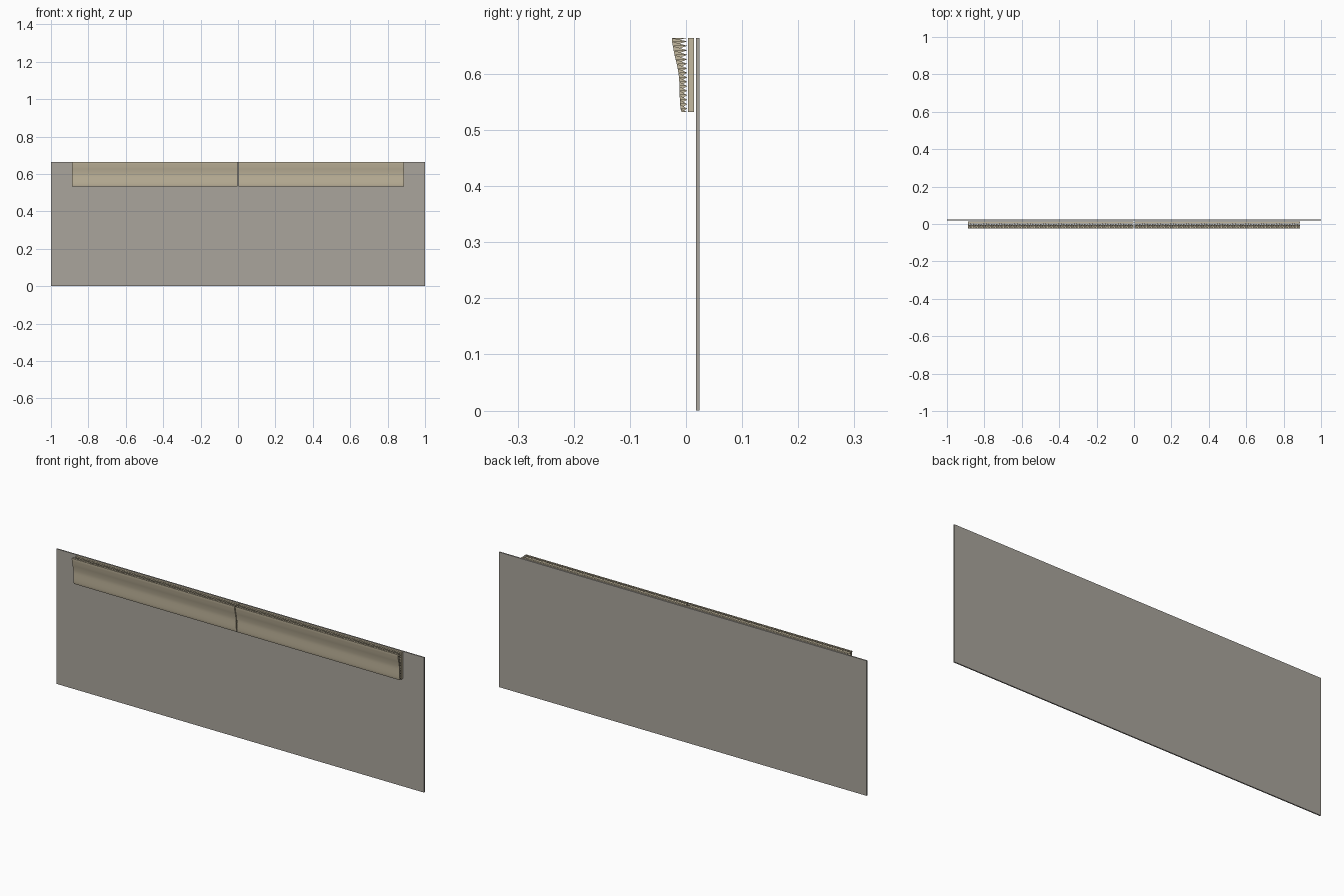
import bpy, bmesh

if "Cube" in bpy.data.objects:
    bpy.data.objects.remove(bpy.data.objects["Cube"])


def material(name, rgb):
    m = bpy.data.materials.new(name)
    m.diffuse_color = (*rgb, 1)
    m.use_nodes = True
    m.node_tree.nodes["Principled BSDF"].inputs["Base Color"].default_value = m.diffuse_color
    return m


GREY = material("warm grey", (0.40, 0.375, 0.335))
BEIGE = material("beige", (0.56, 0.49, 0.35))


def finish(name, bm, mat):
    me = bpy.data.meshes.new(name)
    bm.to_mesh(me)
    bm.free()
    me.materials.append(mat)
    ob = bpy.data.objects.new(name, me)
    bpy.context.collection.objects.link(ob)
    return ob


def box(name, x0, x1, y0, y1, z0, z1, mat):
    bm = bmesh.new()
    bmesh.ops.create_cube(bm, size=1)
    for v in bm.verts:
        v.co = ((x0 + x1) / 2 + v.co.x * (x1 - x0),
                (y0 + y1) / 2 + v.co.y * (y1 - y0),
                (z0 + z1) / 2 + v.co.z * (z1 - z0))
    return finish(name, bm, mat)


# Curved front profile as (y, z), top to bottom
PROFILE = [(-0.025, 0.664), (-0.025, 0.658), (-0.0235, 0.650), (-0.022, 0.642),
           (-0.0205, 0.634), (-0.0185, 0.626), (-0.0165, 0.618), (-0.015, 0.610),
           (-0.0135, 0.602), (-0.0125, 0.594), (-0.012, 0.586), (-0.0118, 0.578),
           (-0.0115, 0.570), (-0.0113, 0.562), (-0.011, 0.554), (-0.0105, 0.546),
           (-0.0098, 0.538), (-0.008, 0.532)]
BACK_Y = 0.002
COLUMNS = 64


def molding(name, x0, x1):
    bm = bmesh.new()
    xs = [x0 + (x1 - x0) * i / COLUMNS for i in range(COLUMNS + 1)]
    grid = [[bm.verts.new((x, y, z)) for y, z in PROFILE] for x in xs]
    for a, b in zip(grid, grid[1:]):
        for j in range(len(PROFILE) - 1):
            bm.faces.new((a[j], a[j + 1], b[j + 1], b[j]))
    # Saw-tooth rim running back from all four edges
    rims = [grid[0], grid[-1][::-1],
            [col[0] for col in grid][::-1], [col[-1] for col in grid]]
    for rim in rims:
        for a, b in zip(rim, rim[1:]):
            tip = bm.verts.new((a.co.x, BACK_Y, a.co.z))
            bm.faces.new((b, a, tip))
    ob = finish(name, bm, BEIGE)
    bpy.ops.object.select_all(action='DESELECT')
    bpy.context.view_layer.objects.active = ob
    ob.select_set(True)
    bpy.ops.object.shade_smooth_by_angle()
    return ob


# Wall sheet
box("wall_panel", -1, 1, 0.018, 0.024, 0, 0.664, GREY)

# Backing boards and curved fronts, one pair per half
for side, x0, x1 in (("left", -0.887, -0.002), ("right", 0.002, 0.887)):
    box(side + "_backing_board", x0, x1, 0.004, 0.014, 0.532, 0.664, BEIGE)
    molding(side + "_curved_front", x0, x1)
